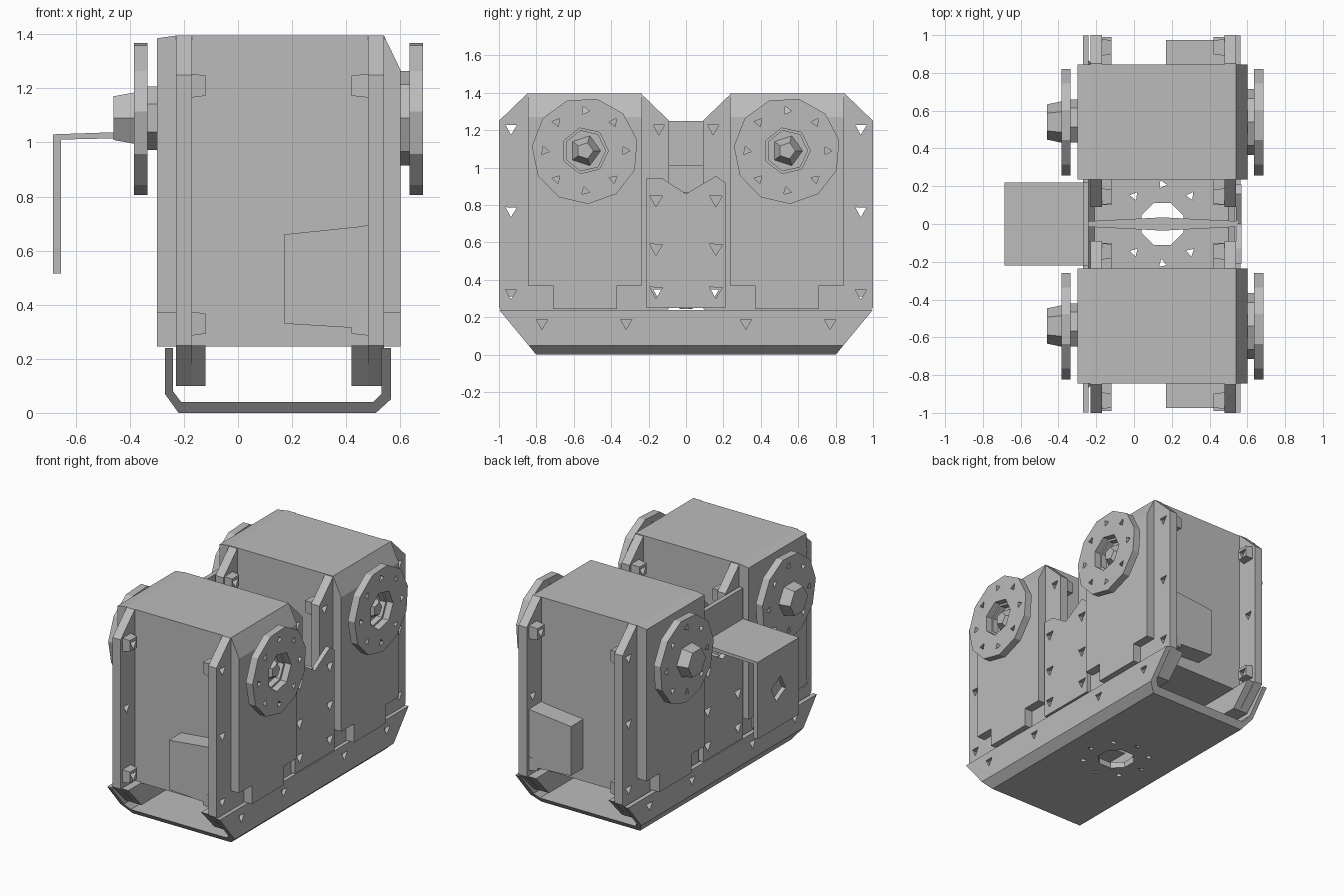
import bpy, bmesh
from math import sin, cos, pi

if "Cube" in bpy.data.objects:
    bpy.data.objects.remove(bpy.data.objects["Cube"])

grey = bpy.data.materials.new("plain grey")
grey.use_nodes = True
grey.diffuse_color = (0.5, 0.5, 0.5, 1)
grey.node_tree.nodes["Principled BSDF"].inputs["Base Color"].default_value = (0.5, 0.5, 0.5, 1)

PLACE = {
    "x": lambda a, b, t: (t, a, b),
    "y": lambda a, b, t: (a, t, b),
    "z": lambda a, b, t: (a, b, t),
}


def prisms(name, outlines, axis, lo, hi, shrink=1.0):
    """Extrude outlines along an axis; shrink tapers the far end."""
    bm = bmesh.new()
    for pts in outlines:
        ca = sum(p[0] for p in pts) / len(pts)
        cb = sum(p[1] for p in pts) / len(pts)
        near = [bm.verts.new(PLACE[axis](a, b, lo)) for a, b in pts]
        far = [bm.verts.new(PLACE[axis](ca + (a - ca) * shrink, cb + (b - cb) * shrink, hi))
               for a, b in pts]
        bm.faces.new(near)
        bm.faces.new(far)
        n = len(pts)
        for i in range(n):
            j = (i + 1) % n
            bm.faces.new((near[i], near[j], far[j], far[i]))
    bmesh.ops.recalc_face_normals(bm, faces=bm.faces)
    mesh = bpy.data.meshes.new(name)
    bm.to_mesh(mesh)
    bm.free()
    mesh.materials.append(grey)
    obj = bpy.data.objects.new(name, mesh)
    bpy.context.collection.objects.link(obj)
    return obj


def rect(a0, a1, b0, b1):
    return [(a0, b0), (a1, b0), (a1, b1), (a0, b1)]


def ngon(a, b, r, n, turn=0.0):
    return [(a + r * cos(turn + 2 * pi * i / n), b + r * sin(turn + 2 * pi * i / n))
            for i in range(n)]


def ring(a, b, radius, hole, count=8):
    return [ngon(a + radius * cos(2 * pi * i / count), b + radius * sin(2 * pi * i / count),
                 hole, 3, i) for i in range(count)]


def combine(obj, cutter, operation="DIFFERENCE"):
    mod = obj.modifiers.new("cut", "BOOLEAN")
    mod.operation, mod.solver, mod.object = operation, "EXACT", cutter
    bpy.context.view_layer.objects.active = obj
    bpy.ops.object.modifier_apply(modifier=mod.name)
    bpy.data.objects.remove(cutter)


def drill(obj, outlines, axis, lo=-2, hi=2):
    combine(obj, prisms("cutter", outlines, axis, lo, hi))


MID, AXLE = 0.54, 1.09

for s, end in ((-1, "front"), (1, "back")):
    c = s * MID

    # Motor case with sloped top edge and notched lower corners
    case = prisms(end + "_motor_case", [[(-0.3, 0.245), (0.6, 0.245), (0.6, 1.27), (0.54, 1.395),
                  (-0.23, 1.395), (-0.3, 1.385)]], "y", s * 0.235, s * 0.845)
    corners = [rect(c - 0.4, c - 0.17, 0.2, 0.37), rect(c + 0.17, c + 0.4, 0.2, 0.37)]
    drill(case, corners, "x", 0.54, 0.7)
    drill(case, corners, "x", -0.4, -0.23)

    # Mounting flanges with clipped corners and screw holes
    outline = [(s * y, z) for y, z in ((0.09, 0.25), (0.24, 0.1), (0.85, 0.1), (1, 0.25),
               (1, 1.25), (0.85, 1.395), (0.24, 1.395), (0.09, 1.25))]
    spots = [(s * y, z) for y in (0.935, 0.145) for z in (0.33, 0.77, 1.21)]
    holes = [ngon(y, z, 0.035, 3, 0.5) for y, z in spots]
    for side, lo, hi, deep in (("right", -0.23, -0.17, -0.12), ("left", 0.54, 0.48, 0.42)):
        flange = prisms(f"{end}_{side}_flange", [outline], "x", lo, hi)
        drill(flange, holes, "x")
        foot = prisms(f"{end}_{side}_flange_foot",
                      [[(s * y, z) for y, z in ((0.1, 0.25), (0.24, 0.1), (0.85, 0.1), (0.99, 0.25))]],
                      "x", lo, deep)
        bosses = prisms(f"{end}_{side}_screw_bosses",
                        [ngon(y, z, 0.062, 4, pi / 4) for y, z in spots if abs(z - 0.77) > 0.1],
                        "x", hi, deep, 0.85)
        drill(bosses, holes, "x")

    # Cable socket on the outer face
    prisms(end + "_cable_socket", [[(0.17, 0.33), (0.5, 0.31), (0.5, 0.7), (0.46, 0.69), (0.17, 0.66)]],
           "y", s * 0.84, s * 0.975)

    # Driven horn: open disc with a recessed screw
    horn = prisms(end + "_drive_horn", [ngon(c, AXLE, 0.285, 11, 0.2)], "x", 0.635, 0.685)
    drill(horn, ring(c, AXLE, 0.215, 0.025) + [ngon(c, AXLE, 0.125, 7)], "x")
    collar = prisms(end + "_drive_collar", [ngon(c, AXLE, 0.175, 8)], "x", 0.59, 0.64)
    drill(collar, [ngon(c, AXLE, 0.11, 7)], "x")
    prisms(end + "_drive_screw", [ngon(c, AXLE, 0.09, 5)], "x", 0.59, 0.66, 0.5)

    # Idler horn: disc with a protruding cap
    idler = prisms(end + "_idler_horn", [ngon(c, AXLE, 0.285, 11, 0.2)], "x", -0.335, -0.385)
    drill(idler, ring(c, AXLE, 0.215, 0.025), "x")
    prisms(end + "_idler_collar", [ngon(c, AXLE, 0.12, 7)], "x", -0.29, -0.34)
    prisms(end + "_idler_cap", [ngon(c, AXLE, 0.11, 6)], "x", -0.38, -0.46, 0.85)

# Folded tray under both motors
tray = prisms("tray", [[(-0.27, 0.24), (-0.27, 0.07), (-0.22, 0), (0.51, 0), (0.565, 0.05),
              (0.565, 0.24), (0.53, 0.24), (0.53, 0.07), (0.5, 0.04), (-0.21, 0.04),
              (-0.24, 0.08), (-0.24, 0.24)]], "y", -1, 1)
ends = prisms("cutter", [[(-0.8, -0.001), (0.8, -0.001), (1, 0.241), (-1, 0.241)]], "x", -1, 1)
combine(tray, ends, "INTERSECT")
drill(tray, [ngon(y, 0.17, 0.035, 3, 0.5) for y in (-0.77, -0.32, 0.32, 0.77)], "x")
drill(tray, [ngon(0.15, 0, 0.12, 8, pi / 8)] + ring(0.15, 0, 0.21, 0.025), "z", -0.1, 0.1)

# Spacer between the motors: centre web and notched end plates
prisms("spacer_web", [[(-0.24, -0.015), (0.15, -0.035), (0.55, -0.015),
                       (0.55, 0.015), (0.15, 0.035), (-0.24, 0.015)]], "z", 0.245, 0.87)
for side, lo, hi in (("right", -0.275, -0.24), ("left", 0.54, 0.57)):
    plate = prisms(f"spacer_{side}_plate", [[(-0.21, 0.25), (0.21, 0.25), (0.21, 0.92), (0.16, 0.955),
                   (0, 0.86), (-0.13, 0.945), (-0.21, 0.945)]], "x", lo, hi)
    drill(plate, [ngon(y, z, 0.04, 3, 0.5) for y in (-0.16, 0.16) for z in (0.34, 0.57, 0.83)], "x")

# Side bracket: upright, shelf and hanging face
upright = prisms("bracket_upright", [rect(-0.22, 0.22, 1.01, 1.25)], "x", -0.27, -0.24)
prisms("bracket_shelf", [[(-0.685, 1.01), (-0.25, 1.02), (-0.25, 1.045), (-0.685, 1.03)]],
       "y", -0.22, 0.22)
face = prisms("bracket_face", [rect(-0.22, 0.22, 0.515, 1.02)], "x", -0.685, -0.655)
drill(face, [ngon(0, 0.77, 0.08, 4, 0.3)], "x")
